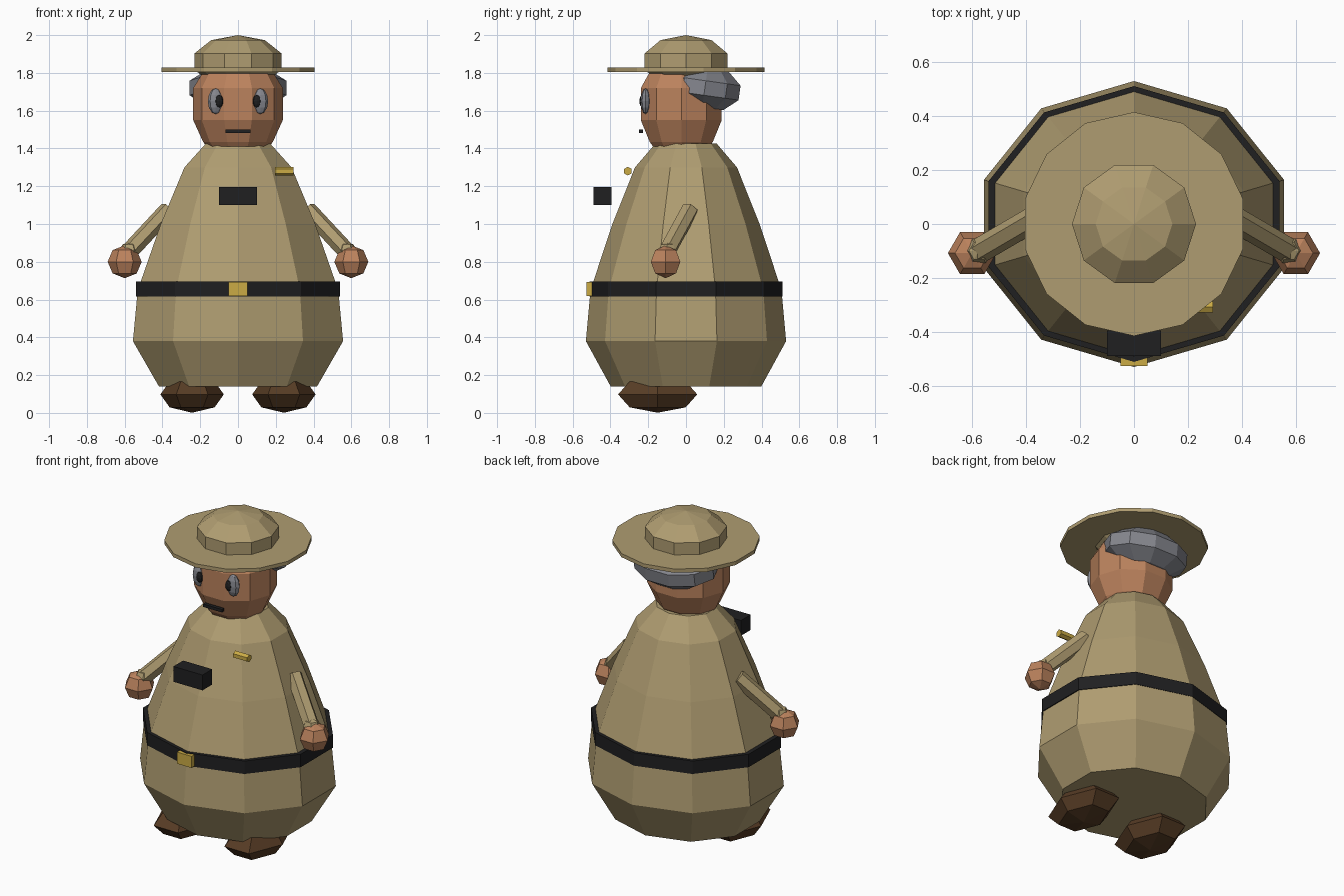
import bpy, bmesh, math
from mathutils import Vector, Matrix

if "Cube" in bpy.data.objects:
    bpy.data.objects.remove(bpy.data.objects["Cube"])


def material(name, rgb):
    m = bpy.data.materials.new(name)
    m.diffuse_color = (*rgb, 1)
    m.use_nodes = True
    m.node_tree.nodes["Principled BSDF"].inputs["Base Color"].default_value = m.diffuse_color
    return m


TAN = material("khaki cloth", (0.43, 0.335, 0.165))
SKIN = material("skin", (0.50, 0.225, 0.11))
BLACK = material("black", (0.014, 0.014, 0.015))
GOLD = material("gold", (0.60, 0.41, 0.06))
BROWN = material("brown leather", (0.095, 0.045, 0.018))
GREY = material("grey", (0.235, 0.24, 0.27))


def finish(name, bm, mat, matrix=None):
    bmesh.ops.recalc_face_normals(bm, faces=bm.faces)
    if matrix is not None:
        bm.transform(matrix)
    mesh = bpy.data.meshes.new(name)
    bm.to_mesh(mesh)
    bm.free()
    mesh.materials.append(mat)
    obj = bpy.data.objects.new(name, mesh)
    bpy.context.collection.objects.link(obj)
    return obj


def lathe(name, profile, sides, mat, depth=1.0, start=0.0, matrix=None):
    """Closed turned form from (radius, height) pairs; depth scales y."""
    bm = bmesh.new()
    rings = []
    for r, z in profile:
        if r < 1e-5:
            rings.append([bm.verts.new((0, 0, z))])
            continue
        angles = [start + math.tau * i / sides for i in range(sides)]
        rings.append([bm.verts.new((r * math.cos(a), r * depth * math.sin(a), z))
                      for a in angles])
    for a, b in zip(rings, rings[1:]):
        for i in range(sides):
            j = (i + 1) % sides
            quad = [a[i % len(a)], a[j % len(a)], b[j % len(b)], b[i % len(b)]]
            bm.faces.new(list(dict.fromkeys(quad)))
    for ring in (rings[0], rings[-1]):
        if len(ring) > 2:
            bm.faces.new(ring)
    return finish(name, bm, mat, matrix)


def blob(name, centre, size, sides, rings, mat, tilt=0.0):
    """Low-poly ellipsoid with corners on the x axis."""
    profile = [(math.sin(math.pi * i / rings), -math.cos(math.pi * i / rings))
               for i in range(rings + 1)]
    m = (Matrix.Translation(centre) @ Matrix.Rotation(tilt, 4, 'X')
         @ Matrix.Diagonal((*size, 1)))
    return lathe(name, profile, sides, mat, matrix=m)


def box(name, low, high, mat):
    bm = bmesh.new()
    bmesh.ops.create_cube(bm, size=1)
    low, high = Vector(low), Vector(high)
    m = Matrix.Translation((low + high) / 2) @ Matrix.Diagonal((*(high - low), 1))
    return finish(name, bm, mat, m)


def rod(name, a, b, radius, sides, mat, start=0.0):
    a, b = Vector(a), Vector(b)
    turn = (b - a).to_track_quat('Z', 'Y').to_matrix().to_4x4()
    return lathe(name, [(radius, 0), (radius, (b - a).length)], sides, mat,
                 start=start, matrix=Matrix.Translation(a) @ turn)


UP = math.pi / 2

# Coat and belt
lathe("coat", [(0.44, 0.14), (0.585, 0.38), (0.558, 0.65), (0.43, 1.0),
               (0.298, 1.3), (0.18, 1.425)], 10, TAN, 0.906, UP)
lathe("belt", [(0.568, 0.615), (0.568, 0.695)], 10, BLACK, 0.9, UP)
box("belt_buckle", (-0.05, -0.527, 0.62), (0.05, -0.49, 0.692), GOLD)

# Chest items
box("chest_radio", (-0.1, -0.49, 1.1), (0.1, -0.395, 1.195), BLACK)
rod("badge_bar", (0.197, -0.308, 1.28), (0.293, -0.308, 1.28), 0.023, 6, GOLD, UP)

# Head, hair and mouth
lathe("head", [(0.165, 1.41), (0.185, 1.435), (0.237, 1.55), (0.237, 1.72),
               (0.15, 1.86), (0, 1.9)], 10, SKIN, 0.95,
      matrix=Matrix.Translation((0, -0.025, 0)))
blob("hair", (0, 0.1, 1.72), (0.27, 0.205, 0.125), 10, 5, GREY, math.radians(-8))
box("mouth", (-0.065, -0.25, 1.482), (0.065, -0.228, 1.5), BLACK)

# Hat
lathe("hat_brim", [(0.415, 1.806), (0.415, 1.829)], 14, TAN, 1, UP)
blob("hat_crown", (0, 0, 1.86), (0.242, 0.242, 0.14), 10, 5, TAN)

# Paired parts
for s, side in ((-1, "left"), (1, "right")):
    blob(side + "_eye", (s * 0.118, -0.214, 1.65), (0.042, 0.026, 0.068), 8, 6, GREY)
    blob(side + "_pupil", (s * 0.1, -0.229, 1.65), (0.025, 0.018, 0.034), 8, 6, BLACK)
    rod(side + "_sleeve", (s * 0.37, 0.02, 1.075), (s * 0.575, -0.1, 0.855),
        0.047, 6, TAN)
    blob(side + "_cuff", (s * 0.575, -0.1, 0.86), (0.052, 0.052, 0.045), 6, 4, TAN)
    blob(side + "_hand", (s * 0.6, -0.108, 0.8), (0.09, 0.09, 0.087), 6, 4, SKIN)
    blob(side + "_shoe", (s * 0.243, -0.15, 0.098), (0.168, 0.242, 0.097), 6, 4, BROWN)
